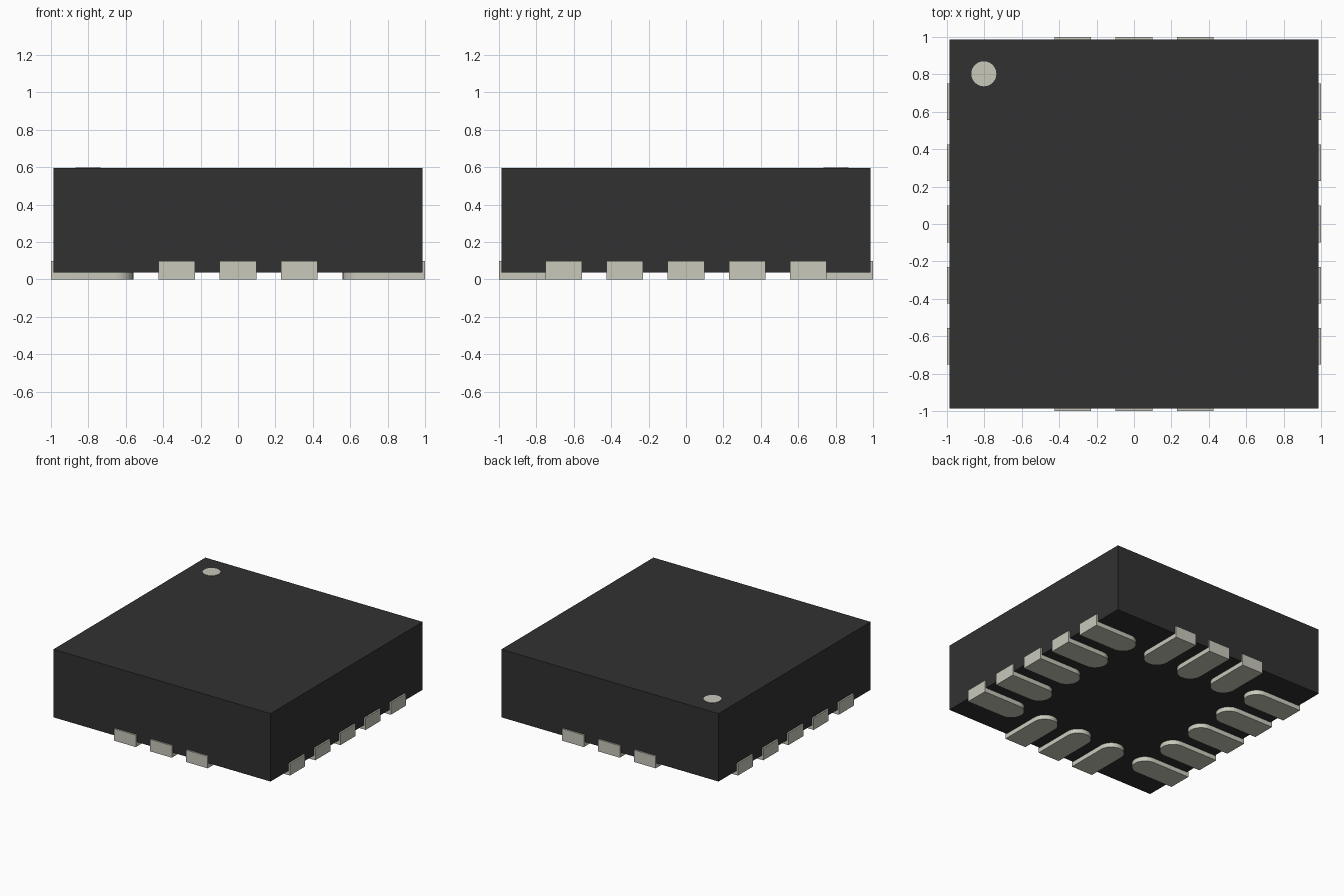
import bpy, bmesh, math
from mathutils import Matrix

cube = bpy.data.objects.get("Cube")
if cube:
    bpy.data.objects.remove(cube, do_unlink=True)


def make_material(name, rgb):
    mat = bpy.data.materials.new(name)
    mat.use_nodes = True
    mat.diffuse_color = (*rgb, 1)
    mat.node_tree.nodes["Principled BSDF"].inputs["Base Color"].default_value = (*rgb, 1)
    return mat


black = make_material("black plastic", (0.031, 0.031, 0.031))
metal = make_material("pale grey metal", (0.58, 0.58, 0.50))

HALF = 0.987            # half width of the body
BOTTOM, TOP = 0.037, 0.595
PITCH = 0.327           # spacing between contacts
PAD_W = 0.098           # half width of a contact
PAD_IN = 0.56           # inner tip of a contact
PAD_TOP = 0.098


def finish(bm, name, mat, smooth=False):
    bmesh.ops.recalc_face_normals(bm, faces=bm.faces)
    mesh = bpy.data.meshes.new(name)
    bm.to_mesh(mesh)
    bm.free()
    mesh.materials.append(mat)
    obj = bpy.data.objects.new(name, mesh)
    bpy.context.collection.objects.link(obj)
    if smooth:
        bpy.ops.object.select_all(action='DESELECT')
        obj.select_set(True)
        bpy.context.view_layer.objects.active = obj
        bpy.ops.object.shade_smooth_by_angle(angle=math.radians(30))
    return obj


def prism(outline, z0, z1, name, mat, smooth=False):
    """Extrude a flat outline straight up from z0 to z1."""
    bm = bmesh.new()
    face = bm.faces.new([bm.verts.new((x, y, z0)) for x, y in outline])
    top = bmesh.ops.extrude_face_region(bm, geom=[face])["geom"]
    bmesh.ops.translate(bm, vec=(0, 0, z1 - z0),
                        verts=[v for v in top if isinstance(v, bmesh.types.BMVert)])
    return finish(bm, name, mat, smooth)


# Square body block
prism([(-HALF, -HALF), (HALF, -HALF), (HALF, HALF), (-HALF, HALF)],
      BOTTOM, TOP, "body", black)

# Contact outline: square outer end, half-round inner end, pointing to +x
STEPS = 16
arc = [(PAD_IN + PAD_W + PAD_W * math.cos(a), PAD_W * math.sin(a))
       for a in (math.pi / 2 + math.pi * i / STEPS for i in range(STEPS + 1))]
pad_outline = arc + [(1.0, -PAD_W), (1.0, PAD_W)]

# Rows of contacts: (side, turn in degrees, number of contacts)
for side, turn, count in (("left", 0, 5), ("back", 90, 3),
                          ("right", 180, 5), ("front", 270, 3)):
    rot = Matrix.Rotation(math.radians(turn), 4, 'Z')
    for i in range(count):
        offset = (i - (count - 1) / 2) * PITCH
        pad = prism([(x, y + offset) for x, y in pad_outline],
                    0, PAD_TOP, f"{side}_contact_{i + 1}", metal, True)
        pad.data.transform(rot)

# Round orientation mark on the top
prism([(-0.803 + 0.067 * math.cos(math.tau * i / 32),
        0.803 + 0.067 * math.sin(math.tau * i / 32)) for i in range(32)],
      TOP - 0.004, TOP + 0.003, "corner_dot", metal, True)
